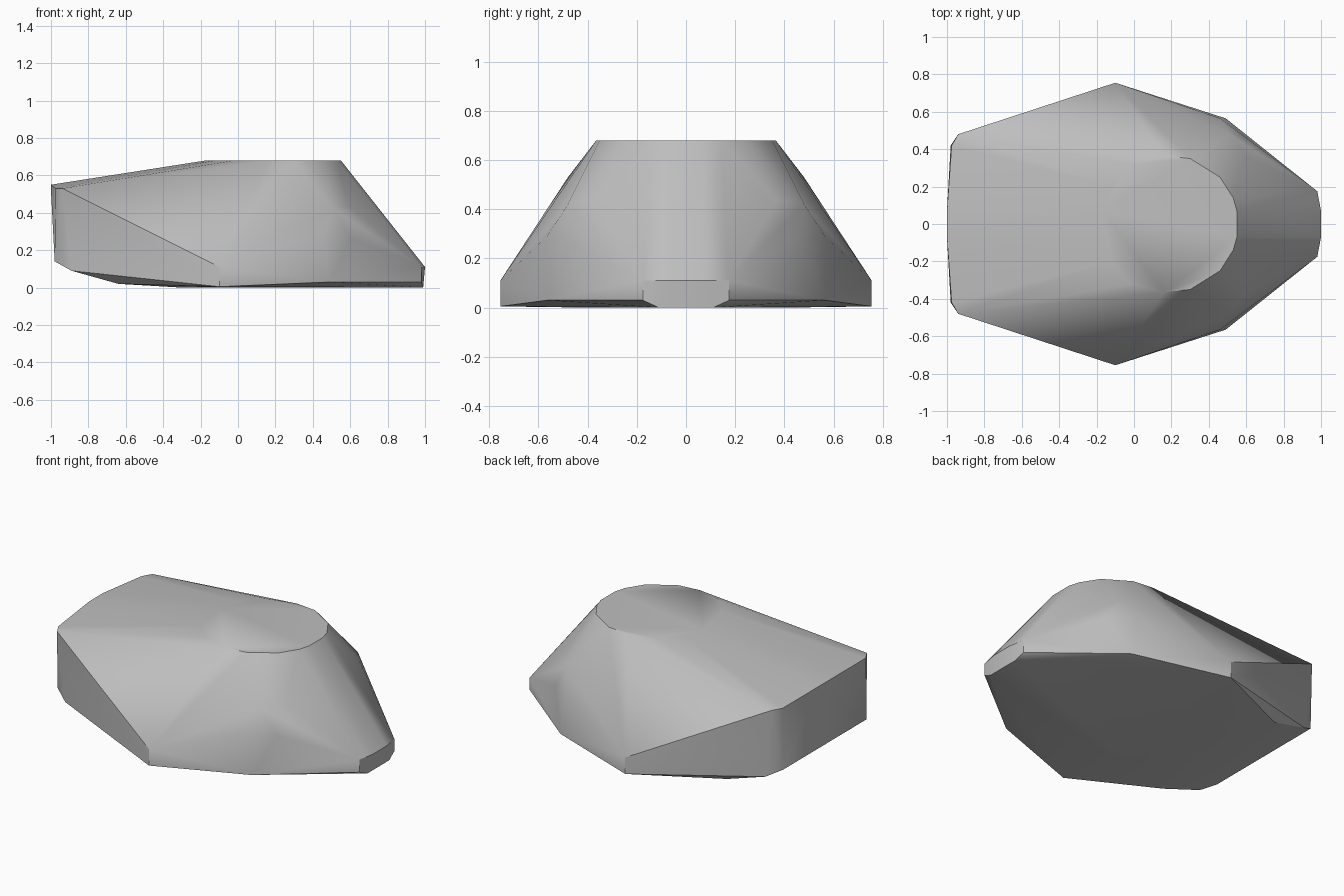
import bpy, bmesh, math

old = bpy.data.objects.get("Cube")
if old:
    bpy.data.objects.remove(old, do_unlink=True)

# Stone grey material
stone = bpy.data.materials.new("stone_grey")
stone.use_nodes = True
grey = (0.52, 0.52, 0.52, 1)
stone.diffuse_color = grey
bsdf = next(n for n in stone.node_tree.nodes if n.type == 'BSDF_PRINCIPLED')
bsdf.inputs["Base Color"].default_value = grey

# Outline points of one half, mirrored across y
top_rim = [(0.55, 0.07, 0.68), (0.53, 0.14, 0.68), (0.46, 0.25, 0.68),
           (0.30, 0.35, 0.68), (0.16, 0.365, 0.68), (-0.02, 0.32, 0.68),
           (-0.12, 0.2, 0.68), (-0.17, 0.07, 0.68)]
tail = [(-1, 0.07, 0.55), (-1, 0.07, 0.52), (-0.94, 0.48, 0.53),
        (-0.975, 0.42, 0.53), (-0.98, 0.42, 0.14), (-0.89, 0.47, 0.09),
        (-0.64, 0.5, 0.02), (-0.3, 0.4, 0)]
flank = [(-0.1, 0.755, 0.11), (-0.1, 0.755, 0.005), (0.46, 0.565, 0.29),
         (0.49, 0.565, 0.03), (0.51, 0.48, 0.42), (0.6, 0.46, 0.27),
         (0.59, 0.37, 0.44)]
nose = [(1, 0.07, 0.11), (0.98, 0.175, 0.11), (0.98, 0.175, 0.03),
        (0.99, 0.11, 0)]

# Faceted body wrapped around the outlines
bm = bmesh.new()
for x, y, z in top_rim + tail + flank + nose:
    for side in (1, -1):
        bm.verts.new((x, y * side, z))
hull = bmesh.ops.convex_hull(bm, input=bm.verts[:], use_existing_faces=False)
spare = {g for g in hull["geom_interior"] + hull["geom_unused"]
         if isinstance(g, bmesh.types.BMVert)}
bmesh.ops.delete(bm, geom=list(spare), context='VERTS')
bmesh.ops.dissolve_limit(bm, angle_limit=math.radians(0.5),
                         verts=bm.verts[:], edges=bm.edges[:])
bmesh.ops.recalc_face_normals(bm, faces=bm.faces[:])

# Worn soft shading, with crisp rim, nose and underside
for face in bm.faces:
    face.smooth = True
for edge in bm.edges:
    mid = (edge.verts[0].co + edge.verts[1].co) / 2
    worn_shoulder = mid.z > 0.55 and -0.9 < mid.x < 0.15
    edge.smooth = worn_shoulder or edge.calc_face_angle(0) < math.radians(32)

mesh = bpy.data.meshes.new("rock_body")
bm.to_mesh(mesh)
bm.free()
mesh.materials.append(stone)
rock = bpy.data.objects.new("rock_body", mesh)
bpy.context.scene.collection.objects.link(rock)
